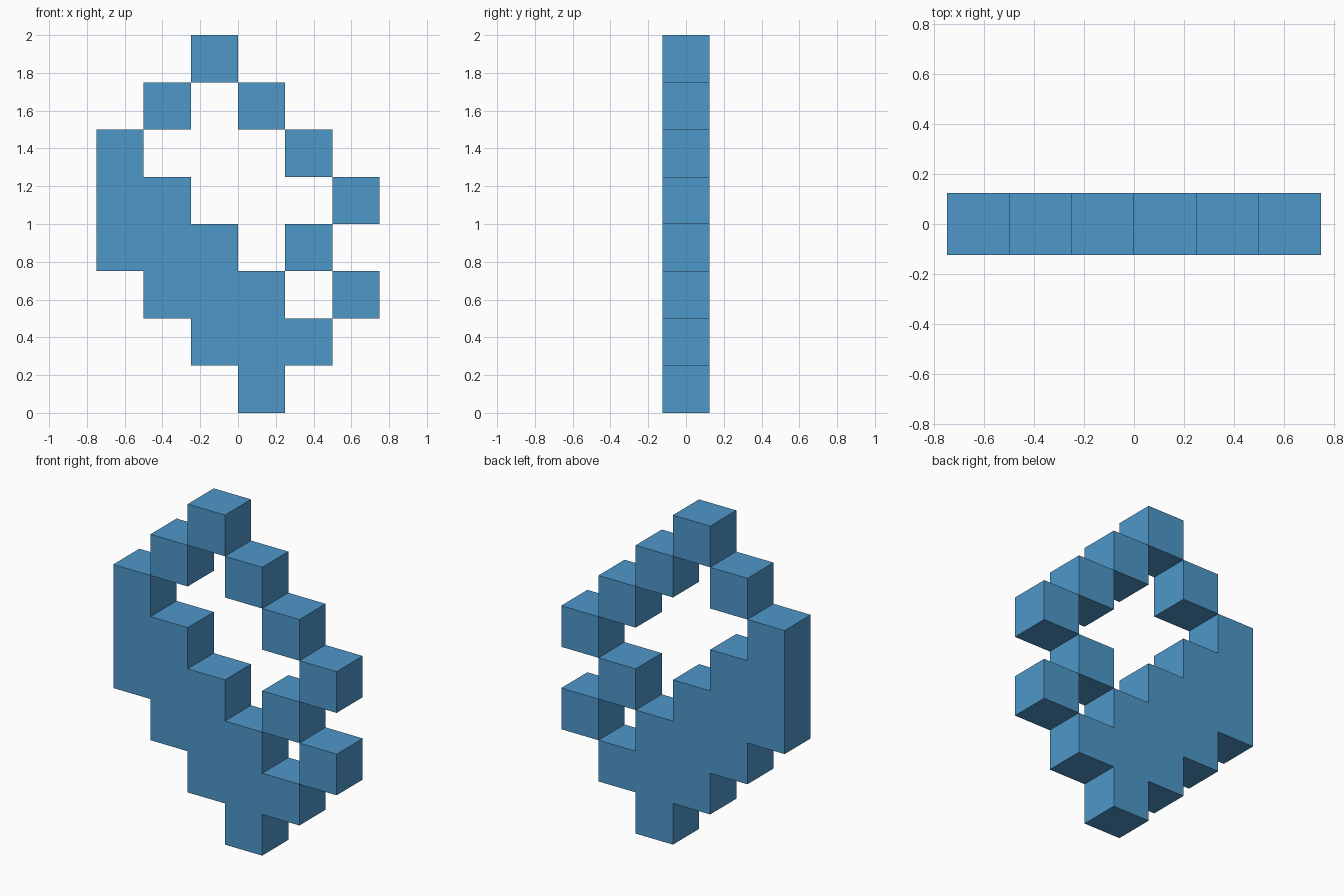
import bpy, bmesh
from mathutils import Vector

if "Cube" in bpy.data.objects:
    bpy.data.objects.remove(bpy.data.objects["Cube"])

S = 0.25  # size of one square cell

blue = bpy.data.materials.new("blue")
blue.diffuse_color = (0.076, 0.309, 0.584, 1)
blue.use_nodes = True
blue.node_tree.nodes["Principled BSDF"].inputs["Base Color"].default_value = blue.diffuse_color


def slab(name, cells):
    """Extrude a set of (column, row) cells into one closed slab."""
    bm = bmesh.new()
    for c, r in cells:
        x, z = (c - 3) * S, r * S
        bm.faces.new([bm.verts.new((x + a * S, -S / 2, z + b * S))
                      for a, b in ((0, 0), (1, 0), (1, 1), (0, 1))])
    bmesh.ops.remove_doubles(bm, verts=bm.verts, dist=0.001)
    ext = bmesh.ops.extrude_face_region(bm, geom=bm.faces[:], use_keep_orig=True)
    bmesh.ops.translate(bm, vec=Vector((0, S, 0)),
                        verts=[v for v in ext["geom"] if isinstance(v, bmesh.types.BMVert)])
    bmesh.ops.recalc_face_normals(bm, faces=bm.faces)
    mesh = bpy.data.meshes.new(name)
    bm.to_mesh(mesh)
    bm.free()
    mesh.materials.append(blue)
    obj = bpy.data.objects.new(name, mesh)
    bpy.context.collection.objects.link(obj)


# Stepped solid body: row -> (first column, last column)
body_rows = {0: (3, 3), 1: (2, 4), 2: (1, 3), 3: (0, 2), 4: (0, 1), 5: (0, 0)}
slab("stepped_body", [(c, r) for r, (a, b) in body_rows.items() for c in range(a, b + 1)])

# Cubes touching corner to corner around the opening
loop = [(1, 6), (2, 7), (3, 6), (4, 5), (5, 4), (4, 3), (5, 2)]
for i, cell in enumerate(loop):
    slab(f"loop_cube_{i + 1}", [cell])
